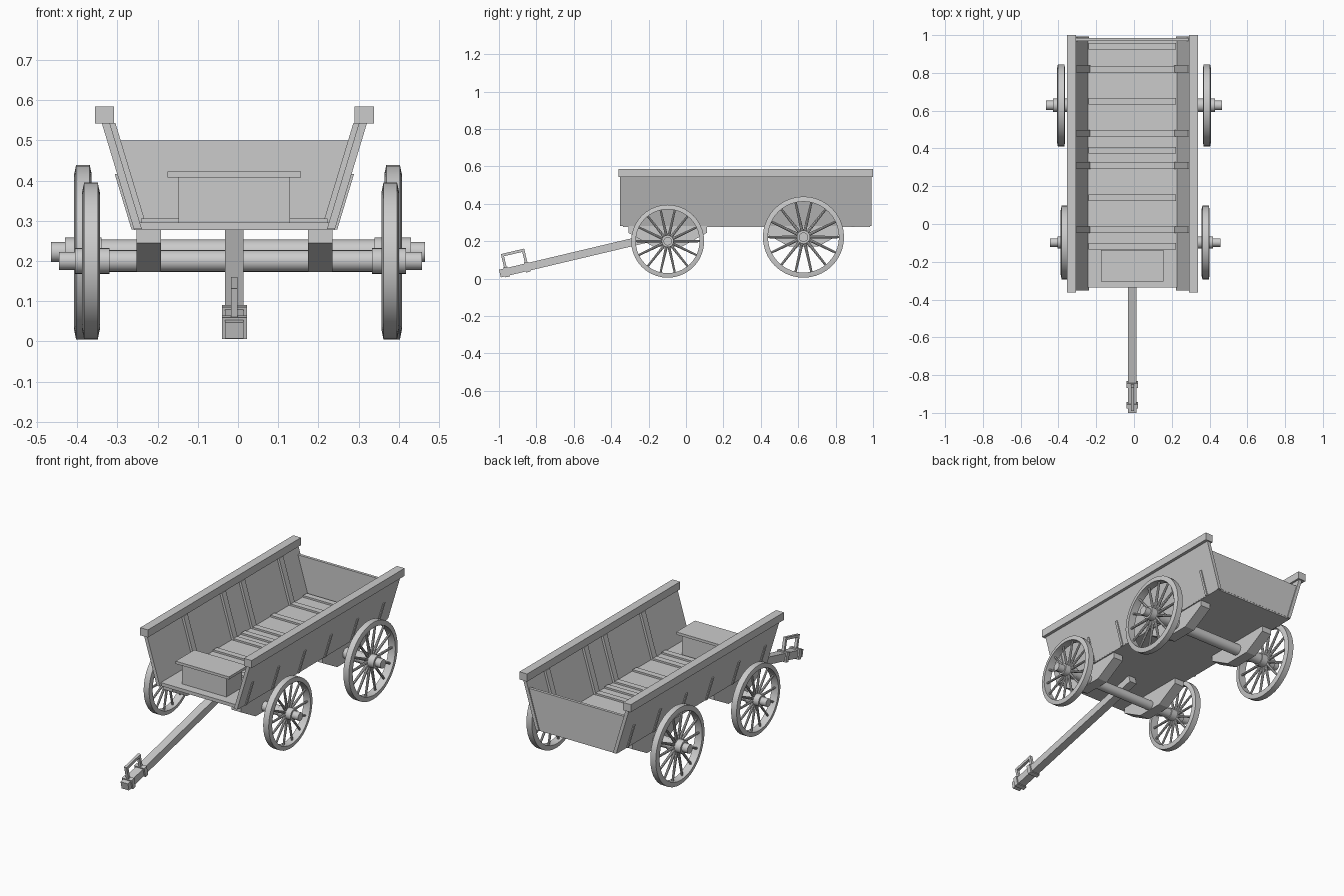
import bpy, bmesh
from math import sin, cos, pi, atan
from mathutils import Matrix, Vector

if "Cube" in bpy.data.objects:
    bpy.data.objects.remove(bpy.data.objects["Cube"])

CX = -0.009  # centre line of the cart body


def finish(bm, name, smooth=False):
    bmesh.ops.recalc_face_normals(bm, faces=bm.faces)
    me = bpy.data.meshes.new(name)
    bm.to_mesh(me)
    bm.free()
    ob = bpy.data.objects.new(name, me)
    bpy.context.collection.objects.link(ob)
    if smooth:
        bpy.ops.object.select_all(action='DESELECT')
        ob.select_set(True)
        bpy.context.view_layer.objects.active = ob
        bpy.ops.object.shade_smooth_by_angle(angle=pi / 6)
    return ob


def add_box(bm, x0, x1, y0, y1, z0, z1):
    m = Matrix.Translation(((x0 + x1) / 2, (y0 + y1) / 2, (z0 + z1) / 2))
    bmesh.ops.create_cube(bm, size=1, matrix=m @ Matrix.Diagonal((x1 - x0, y1 - y0, z1 - z0, 1)))


def box(name, *dims):
    bm = bmesh.new()
    add_box(bm, *dims)
    return finish(bm, name)


def add_prism(bm, pts, a, b, axis):
    """Extrude a profile: axis 'y' takes (x, z) points, axis 'x' takes (y, z) points."""
    def at(p, t):
        return (p[0], t, p[1]) if axis == 'y' else (t, p[0], p[1])
    v0 = [bm.verts.new(at(p, a)) for p in pts]
    v1 = [bm.verts.new(at(p, b)) for p in pts]
    n = len(pts)
    bm.faces.new(v0)
    bm.faces.new(v1[::-1])
    for i in range(n):
        j = (i + 1) % n
        bm.faces.new((v0[i], v0[j], v1[j], v1[i]))


def add_lathe(bm, profile, closed, seg=32):
    """Revolve (x, radius) points about the x axis; cap the ends unless closed."""
    rings = [[bm.verts.new((x, r * cos(2 * pi * k / seg), r * sin(2 * pi * k / seg)))
              for k in range(seg)] for x, r in profile]
    for i in range(len(rings) if closed else len(rings) - 1):
        a, b = rings[i], rings[(i + 1) % len(rings)]
        for k in range(seg):
            m = (k + 1) % seg
            bm.faces.new((a[k], a[m], b[m], b[k]))
    if not closed:
        bm.faces.new(rings[0])
        bm.faces.new(rings[-1][::-1])


def wheel(name, side, x, y, z, R):
    s = R / 0.217
    bm = bmesh.new()
    # rim with chamfered edges
    ri = R * 0.875
    add_lathe(bm, [(-0.022, ri), (-0.022, R - 0.024), (-0.017, R), (0.017, R),
                   (0.022, R - 0.024), (0.022, ri)], True, 40)
    # stepped hub
    add_lathe(bm, [(-0.046, 0.036 * s), (0.044 * s, 0.036 * s), (0.044 * s, 0.025 * s),
                   (0.079, 0.025 * s)], False, 20)
    # spokes
    for k in range(14):
        rot = Matrix.Rotation(2 * pi * (k + 0.5) / 14, 4, 'X')
        m = rot @ Matrix.Translation((0, 0, (ri + 0.03) / 2))
        bmesh.ops.create_cone(bm, cap_ends=True, segments=8, radius1=0.0085 * s,
                              radius2=0.006 * s, depth=ri - 0.02, matrix=m)
    bm.transform(Matrix.Diagonal((side, 1, 1, 1)))
    bm.transform(Matrix.Translation((x, y, z)))
    finish(bm, name, True)


# wheels, axles and bolsters
for end, cx, y, z, R, hx, ra in (("front", 0.0065, -0.098, 0.2, 0.195, 0.3725, 0.027),
                                 ("rear", 0.0, 0.628, 0.222, 0.217, 0.386, 0.031)):
    for side, label in ((-1, "left"), (1, "right")):
        wheel(f"{end}_{label}_wheel", side, cx + side * hx, y, z, R)
        bm = bmesh.new()
        xa, xb = sorted((CX + side * 0.183, CX + side * 0.244))
        add_prism(bm, [(y - 0.21, 0.282), (y - 0.21, 0.245), (y - 0.08, 0.173),
                       (y + 0.08, 0.173), (y + 0.21, 0.245), (y + 0.21, 0.282)], xa, xb, 'x')
        finish(bm, f"{end}_{label}_bolster")
    bm = bmesh.new()
    add_lathe(bm, [(cx - hx, ra), (cx + hx, ra)], False, 20)
    bm.transform(Matrix.Translation((0, y, z)))
    finish(bm, f"{end}_axle", True)

# floor and its cross slats
box("floor", CX - 0.25, CX + 0.25, -0.337, 0.985, 0.277, 0.296)
bm = bmesh.new()
for y in (0.94, 0.82, 0.65, 0.48, 0.39, 0.31, 0.14, -0.03, -0.118):
    add_box(bm, CX - 0.232, CX + 0.232, y - 0.017, y + 0.017, 0.293, 0.306)
finish(bm, "floor_slats")


def side_x(z):
    """Outer face of the sloping side board at height z."""
    return 0.252 + (z - 0.285) * 0.078 / 0.258


def slab(z0, z1, out, inn, s):
    """Sloping profile between two offsets from the outer board face."""
    return [(CX + s * (side_x(z) + o), z) for z, o in ((z0, out), (z1, out), (z1, inn), (z0, inn))]


# sloping sides with rails, inner ribs and outer cleats
for s, label in ((-1, "left"), (1, "right")):
    bm = bmesh.new()
    add_prism(bm, slab(0.28, 0.545, 0, -0.02, s), -0.353, 0.992, 'y')
    finish(bm, f"{label}_side_board")
    xa, xb = sorted((CX + s * 0.299, CX + s * 0.347))
    box(f"{label}_top_rail", xa, xb, -0.362, 1.0, 0.542, 0.585)
    bm = bmesh.new()
    for y in (0.82, 0.48, 0.31, -0.03):
        add_prism(bm, slab(0.295, 0.543, -0.018, -0.034, s), y - 0.018, y + 0.018, 'y')
    finish(bm, f"{label}_inner_ribs")
    bm = bmesh.new()
    for k in range(6):
        y = -0.275 + 0.2336 * k
        add_prism(bm, slab(0.278, 0.416, 0.006, -0.004, s), y - 0.007, y + 0.007, 'y')
    finish(bm, f"{label}_outer_cleats")

# tailgate
bm = bmesh.new()
t0, t1 = side_x(0.285) - 0.015, side_x(0.5) - 0.015
add_prism(bm, [(CX - t0, 0.285), (CX + t0, 0.285), (CX + t1, 0.5), (CX - t1, 0.5)],
          0.97, 0.986, 'y')
finish(bm, "tailgate")

# seat
box("seat_box", CX - 0.139, CX + 0.139, -0.288, -0.15, 0.294, 0.41)
box("seat_top", CX - 0.166, CX + 0.166, -0.305, -0.138, 0.408, 0.423)

# tongue with straps and handle, built flat along +y then tilted
tilt = Matrix.Translation((CX, -0.995, 0.027)) @ Matrix.Rotation(atan(0.237), 4, 'X')


def tilted(name, *boxes):
    bm = bmesh.new()
    for b in boxes:
        add_box(bm, *b)
    bm.transform(tilt)
    finish(bm, name)


tilted("tongue", (-0.023, 0.023, 0, 1.0, -0.021, 0.021))
tilted("tongue_straps", *[(-0.031, 0.031, y - 0.012, y + 0.012, -0.027, 0.027)
                          for y in (0.036, 0.15)])
tilted("tongue_handle", (-0.008, 0.008, 0.029, 0.043, 0.02, 0.098),
       (-0.008, 0.008, 0.143, 0.157, 0.02, 0.098),
       (-0.008, 0.008, 0.029, 0.157, 0.085, 0.1))
